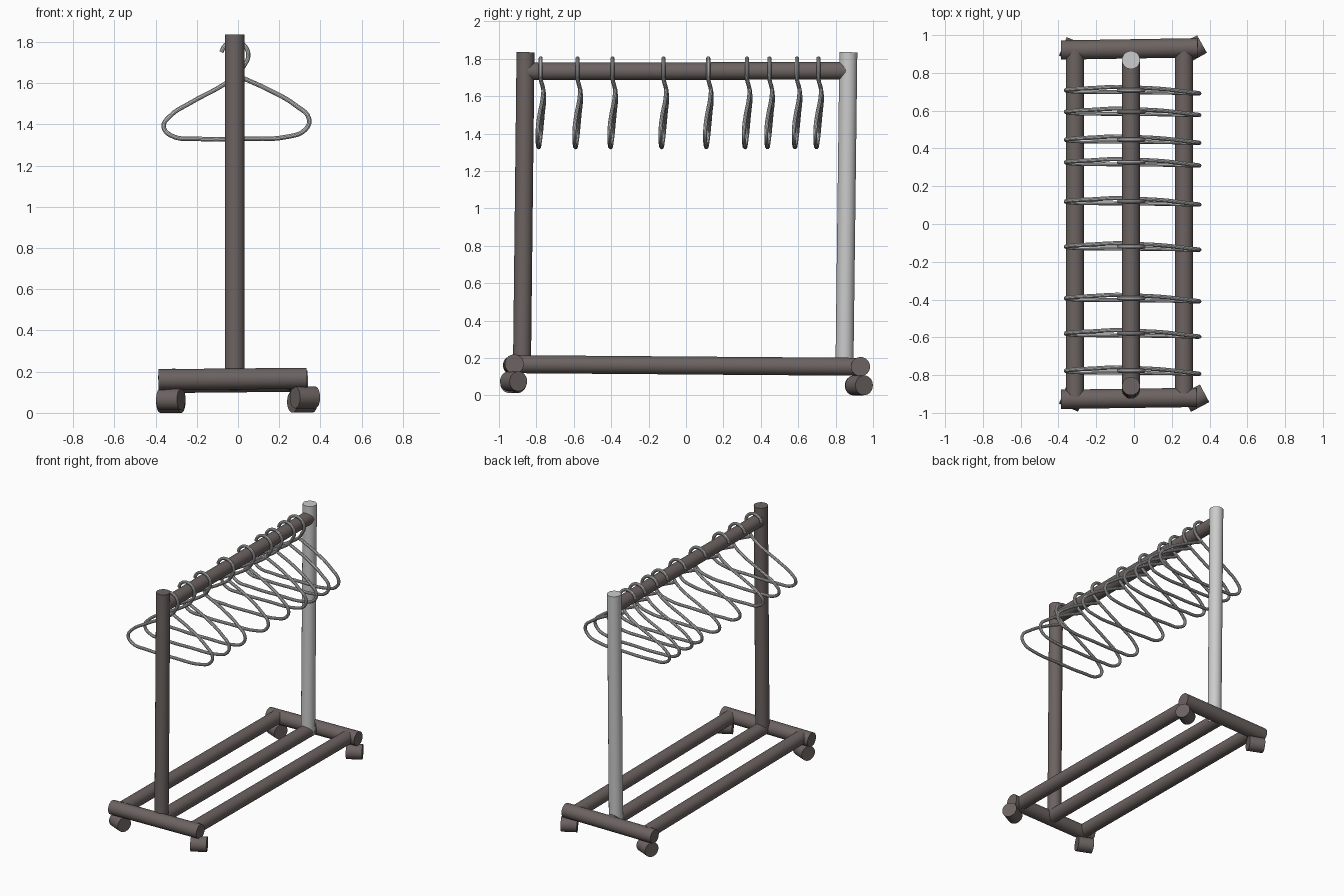
import bpy
from math import cos, sin, radians
from mathutils import Vector

if "Cube" in bpy.data.objects:
    bpy.data.objects.remove(bpy.data.objects["Cube"])

brown = bpy.data.materials.new("dark_brown")
brown.diffuse_color = (0.15, 0.125, 0.118, 1)
brown.use_nodes = True
brown.node_tree.nodes["Principled BSDF"].inputs["Base Color"].default_value = brown.diffuse_color


def tube(name, a, b, r, mat=brown):
    """Closed cylinder between two points."""
    a, b = Vector(a), Vector(b)
    d = b - a
    bpy.ops.mesh.primitive_cylinder_add(vertices=32, radius=r, depth=d.length, location=(a + b) / 2)
    o = bpy.context.object
    o.name = name
    o.rotation_euler = d.to_track_quat('Z', 'Y').to_euler()
    if mat:
        o.data.materials.append(mat)
    bpy.ops.object.shade_smooth_by_angle()
    return o


R = 0.048
CX = -0.016

# Uprights: front one brown, back one bare grey, both leaning slightly
tube("front_post", (CX, -0.877, 0.15), (CX, -0.858, 1.835), R)
tube("back_post", (CX, 0.847, 0.14), (CX, 0.868, 1.835), R, None)

# Hanging rail
tube("top_rail", (CX, -0.86, 1.732), (CX, 0.868, 1.736), 0.047)

# Long base bars
for name, x in (("left", -0.312), ("middle", CX), ("right", 0.265)):
    tube(name + "_base_bar", (x, -0.915, 0.167), (x, 0.92, 0.153), R)

# End cross bars
tube("front_cross_bar", (-0.386, -0.928, 0.161), (0.333, -0.918, 0.168), 0.051)
tube("back_cross_bar", (-0.386, 0.921, 0.147), (0.338, 0.933, 0.154), 0.051)

# Wheels, each swivelled to its own angle
for name, x, y, z, ang in (
    ("front_left_wheel", -0.326, -0.923, 0.066, -23),
    ("front_right_wheel", 0.325, -0.922, 0.075, 28),
    ("back_left_wheel", -0.326, 0.919, 0.053, -23),
    ("back_right_wheel", 0.312, 0.926, 0.054, 29),
):
    d = Vector((cos(radians(ang)), sin(radians(ang)), 0)) * 0.055
    c = Vector((x, y, z))
    tube(name, c - d, c + d, 0.053)

# Hanger wire: hook over the rail, then the shoulder loop
hook = [(CX + 0.066 * cos(radians(t)), 0.0, 1.736 + 0.066 * sin(radians(t)))
        for t in range(168, -41, -26)]
loop = [(0.0, 0.012, 1.645), (-0.063, 0.018, 1.597), (-0.23, 0.011, 1.505), (-0.33, 0.005, 1.44),
        (-0.361, 0.0, 1.39), (-0.325, -0.006, 1.346), (-0.20, -0.009, 1.33), (0.03, -0.011, 1.33),
        (0.24, -0.014, 1.34), (0.325, -0.017, 1.373), (0.345, -0.016, 1.425), (0.28, -0.008, 1.492),
        (0.15, 0.007, 1.567), (0.0, 0.015, 1.635)]
pts = hook + loop
cu = bpy.data.curves.new("hanger", 'CURVE')
cu.dimensions = '3D'
cu.resolution_u = 5
cu.bevel_depth = 0.011
cu.bevel_resolution = 3
cu.use_fill_caps = True
sp = cu.splines.new('BEZIER')
sp.bezier_points.add(len(pts) - 1)
for bp, p in zip(sp.bezier_points, pts):
    bp.co = p
    bp.handle_left_type = bp.handle_right_type = 'AUTO'
first = bpy.data.objects.new("hanger_1", cu)
bpy.context.collection.objects.link(first)
bpy.ops.object.select_all(action='DESELECT')
first.select_set(True)
bpy.context.view_layer.objects.active = first
bpy.ops.object.convert(target='MESH')
first = bpy.context.object
bpy.ops.object.shade_smooth_by_angle()

# Nine hangers, unevenly spaced along the rail
ys = (-0.777, -0.58, -0.393, -0.12, 0.119, 0.326, 0.446, 0.593, 0.708)
for i, y in enumerate(ys):
    o = first if i == 0 else first.copy()
    if i:
        o.name = f"hanger_{i + 1}"
        bpy.context.collection.objects.link(o)
    o.location.y = y
